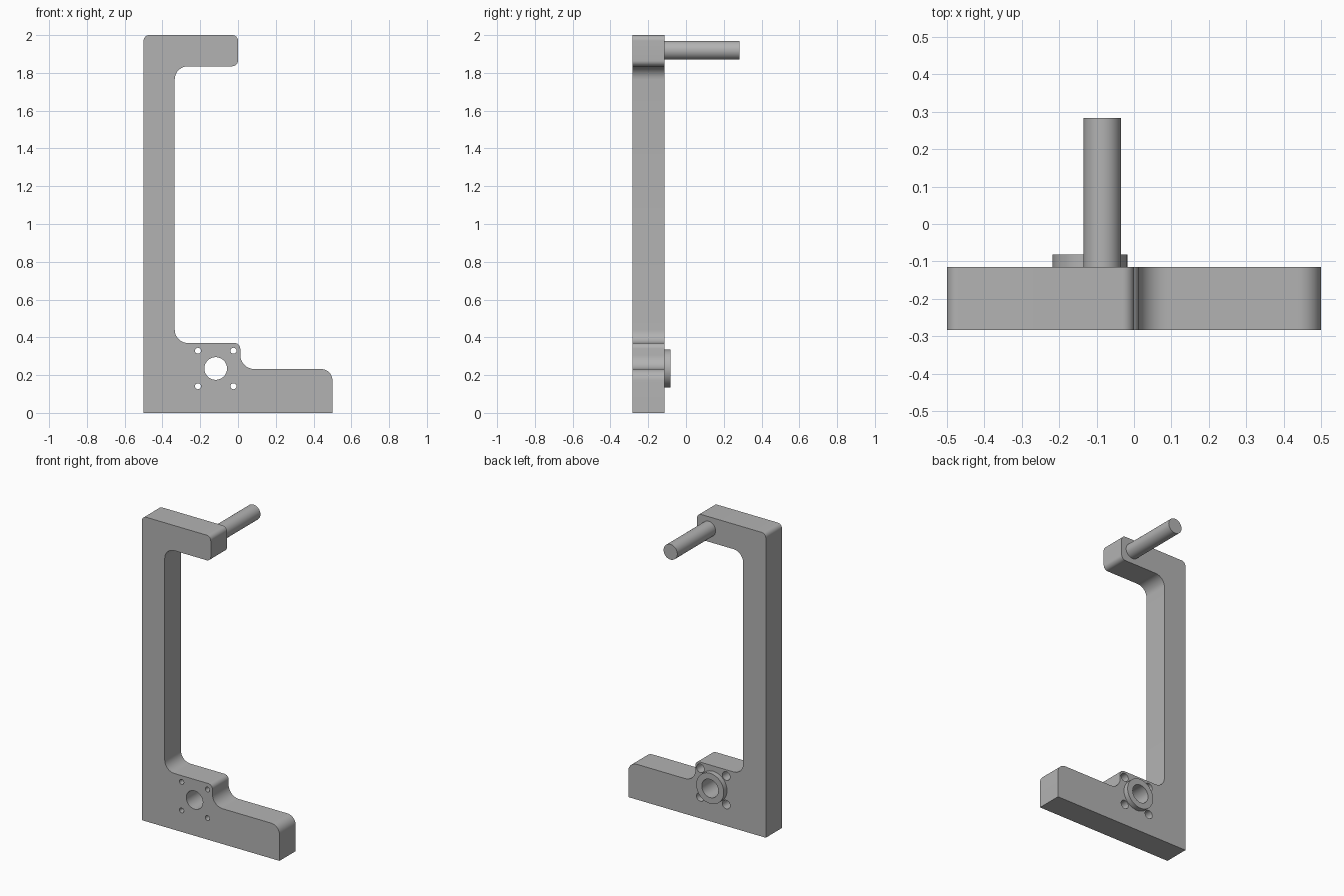
import bpy, bmesh
from math import sin, cos, pi, radians
from mathutils import Vector

if "Cube" in bpy.data.objects:
    bpy.data.objects.remove(bpy.data.objects["Cube"], do_unlink=True)

GREY = bpy.data.materials.new("machined grey")
GREY.use_nodes = True
COLOUR = (0.45, 0.45, 0.45, 1)
GREY.diffuse_color = COLOUR
GREY.node_tree.nodes["Principled BSDF"].inputs["Base Color"].default_value = COLOUR

FRONT, BACK = -0.283, -0.115


def finish(name, bm):
    bmesh.ops.recalc_face_normals(bm, faces=bm.faces)
    mesh = bpy.data.meshes.new(name)
    bm.to_mesh(mesh)
    bm.free()
    mesh.materials.append(GREY)
    obj = bpy.data.objects.new(name, mesh)
    bpy.context.collection.objects.link(obj)
    return obj


def select(obj):
    bpy.ops.object.select_all(action='DESELECT')
    obj.select_set(True)
    bpy.context.view_layer.objects.active = obj


def rounded(corners, steps=10):
    """Outline through (x, z, fillet radius) right-angled corners."""
    points = []
    for i, (x, z, r) in enumerate(corners):
        p = Vector((x, z))
        if r == 0:
            points.append(p)
            continue
        a = (Vector(corners[i - 1][:2]) - p).normalized()
        b = (Vector(corners[(i + 1) % len(corners)][:2]) - p).normalized()
        for k in range(steps + 1):
            t = k / steps * pi / 2
            points.append(p + r * (a * (1 - sin(t)) + b * (1 - cos(t))))
    return points


def lathe(name, x, z, profile, closed=False, sides=48):
    """Turn (radius, y) points about an axis along y."""
    bm = bmesh.new()
    rings = [[bm.verts.new((x + r * cos(2 * pi * k / sides), y,
                            z + r * sin(2 * pi * k / sides)))
              for k in range(sides)] for r, y in profile]
    pairs = list(zip(rings, rings[1:]))
    if closed:
        pairs.append((rings[-1], rings[0]))
    else:
        bm.faces.new(rings[0])
        bm.faces.new(rings[-1])
    for a, b in pairs:
        for k in range(sides):
            n = (k + 1) % sides
            bm.faces.new((a[k], a[n], b[n], b[k]))
    return finish(name, bm)


# Bracket plate: filleted outline extruded front to back
outline = rounded([
    (-0.5, 0, 0), (0.5, 0, 0), (0.5, 0.232, 0.06), (0.012, 0.232, 0.075),
    (0.012, 0.37, 0.03), (-0.335, 0.37, 0.07), (-0.335, 1.835, 0.07),
    (0, 1.835, 0.03), (0, 2, 0.03), (-0.5, 2, 0.03)])
bm = bmesh.new()
face = bm.faces.new([bm.verts.new((p.x, FRONT, p.y)) for p in outline])
grown = bmesh.ops.extrude_face_region(bm, geom=[face])["geom"]
bmesh.ops.translate(bm, vec=(0, BACK - FRONT, 0),
                    verts=[v for v in grown if isinstance(v, bmesh.types.BMVert)])
bracket = finish("bracket", bm)

# Shaft hole and four screw holes, counterbored from the back
HX, HZ, PITCH = -0.118, 0.235, 0.094
cutters = [lathe("shaft_cutter", HX, HZ, [(0.06, FRONT - 0.1), (0.06, BACK + 0.1)])]
for sx in (-1, 1):
    for sz in (-1, 1):
        cutters.append(lathe("screw_cutter", HX + sx * PITCH, HZ + sz * PITCH, [
            (0.016, FRONT - 0.1), (0.016, BACK - 0.085),
            (0.028, BACK - 0.085), (0.028, BACK + 0.1)], sides=32))
select(bracket)
for cutter in cutters:
    mod = bracket.modifiers.new("hole", 'BOOLEAN')
    mod.operation = 'DIFFERENCE'
    mod.solver = 'EXACT'
    mod.object = cutter
    bpy.ops.object.modifier_apply(modifier=mod.name)
    bpy.data.objects.remove(cutter, do_unlink=True)

# Raised collar around the shaft hole
collar = lathe("collar", HX, HZ, [(0.06, BACK), (0.1, BACK), (0.1, -0.081),
                                  (0.06, -0.081)], closed=True)

# Round pin at the top of the arm
pin = lathe("pin", -0.085, 1.92, [(0.05, BACK - 0.01), (0.05, 0.283)])

for obj in (bracket, collar, pin):
    select(obj)
    bpy.ops.object.shade_smooth_by_angle(angle=radians(30))
